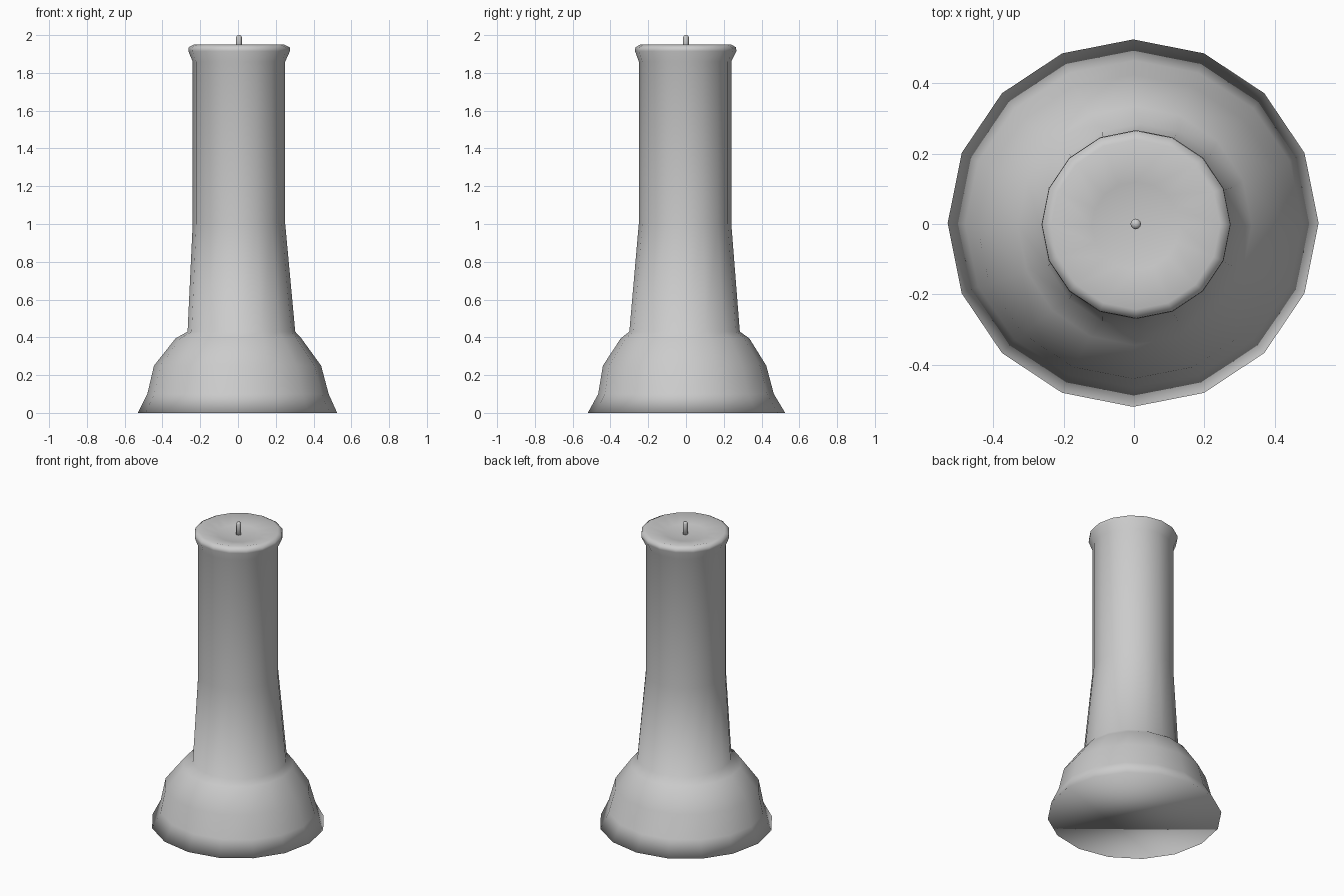
import bpy, bmesh, math

if "Cube" in bpy.data.objects:
    bpy.data.objects.remove(bpy.data.objects["Cube"])


def lathe(name, rings, sides):
    """Loft closed rings given as (x_min, x_max, y_min, y_max, z), capped at both ends."""
    bm = bmesh.new()
    loops = []
    for x0, x1, y0, y1, z in rings:
        cx, cy, rx, ry = (x0 + x1) / 2, (y0 + y1) / 2, (x1 - x0) / 2, (y1 - y0) / 2
        loops.append([bm.verts.new((cx + rx * math.cos(2 * math.pi * i / sides),
                                    cy + ry * math.sin(2 * math.pi * i / sides), z))
                      for i in range(sides)])
    for a, b in zip(loops, loops[1:]):
        for i in range(sides):
            j = (i + 1) % sides
            bm.faces.new((a[i], a[j], b[j], b[i]))
    bm.faces.new(loops[0][::-1])
    bm.faces.new(loops[-1])
    for f in bm.faces:
        f.smooth = True
    mesh = bpy.data.meshes.new(name)
    bm.to_mesh(mesh)
    bm.free()
    obj = bpy.data.objects.new(name, mesh)
    bpy.context.collection.objects.link(obj)
    return obj


# Wax body: melted pool at the foot, slightly leaning column, flared rim, dished top
lathe("candle_wax", [
    (-0.53, 0.525, -0.52, 0.525, 0.0),
    (-0.48, 0.48, -0.465, 0.465, 0.10),
    (-0.445, 0.44, -0.44, 0.425, 0.25),
    (-0.33, 0.335, -0.345, 0.335, 0.395),
    (-0.267, 0.303, -0.30, 0.285, 0.43),
    (-0.24, 0.25, -0.25, 0.24, 1.00),
    (-0.24, 0.25, -0.25, 0.24, 1.86),
    (-0.263, 0.275, -0.27, 0.267, 1.915),
    (-0.262, 0.274, -0.268, 0.265, 1.935),
    (-0.235, 0.245, -0.243, 0.24, 1.95),
    (-0.12, 0.13, -0.13, 0.12, 1.925),
    (-0.04, 0.05, -0.05, 0.04, 1.918),
], 16)

# Wick with a rounded tip
wick = [(0.015, 1.89), (0.015, 1.99), (0.011, 1.997), (0.004, 2.0)]
lathe("wick", [(0.005 - r, 0.005 + r, -r, r, z) for r, z in wick], 12)
